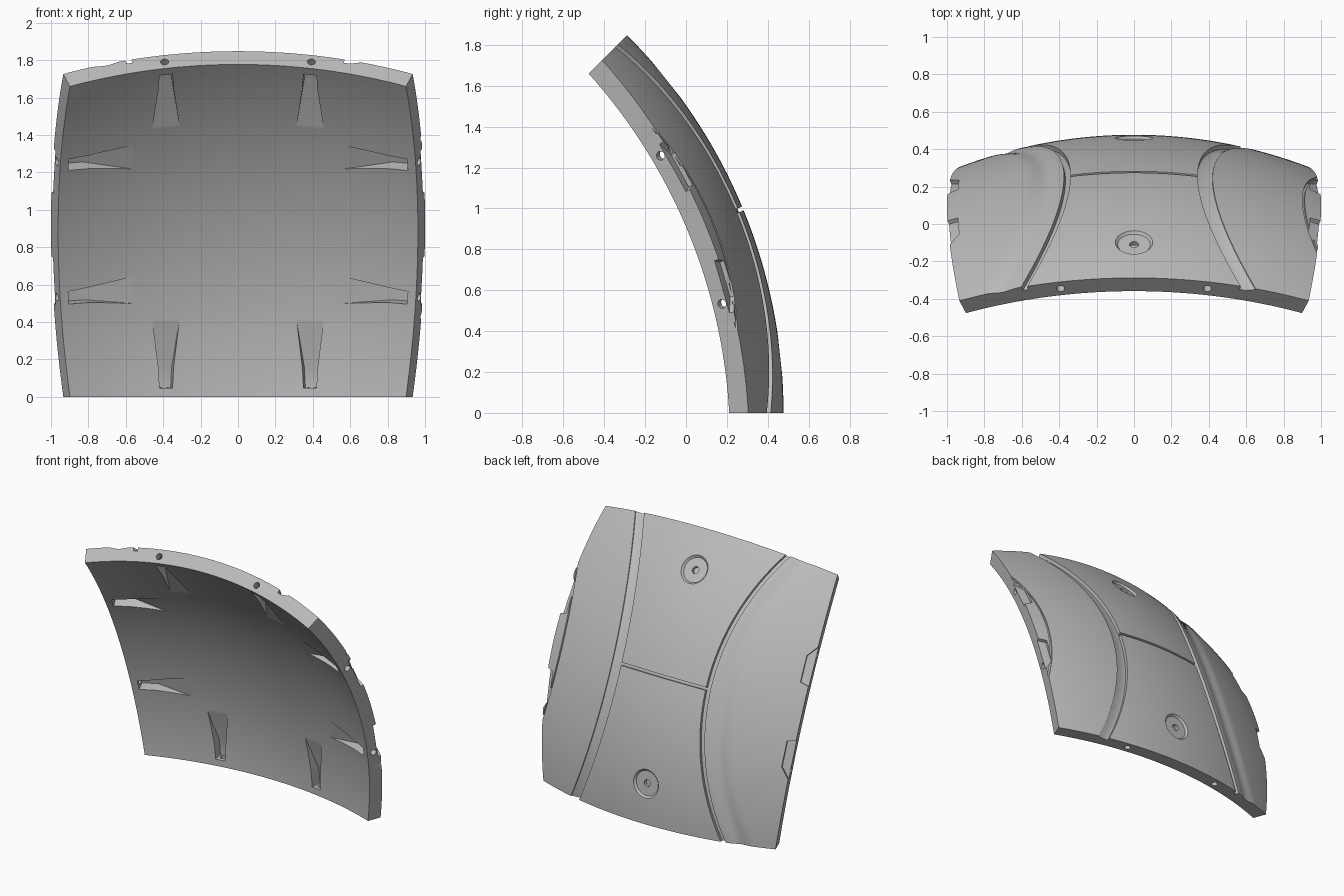
import bpy, bmesh
from math import sin, cos, tan, sqrt, pi, radians, degrees
from mathutils import Vector, Matrix

cube = bpy.data.objects.get("Cube")
if cube:
    bpy.data.objects.remove(cube, do_unlink=True)

HALF = radians(22.5)
R_OUT = 1 / sin(HALF)
R_IN = R_OUT - 0.1
ABOVE = R_OUT + 0.05
CENTRE = Vector((0, -2.136, 0))
TILT = Matrix.Rotation(HALF, 3, 'X')


def place(x, v, r, turn=0):
    """Point on the dome: sideways distance x, angle v in degrees, radius r, in quarter turns."""
    s = x / R_OUT
    c = sqrt(1 - s * s)
    p = Vector((s, c * cos(radians(v)), c * sin(radians(v)))) * r
    return TILT @ (Matrix.Rotation(turn * pi / 2, 3, 'Y') @ p) + CENTRE


def make_object(name, bm):
    bmesh.ops.recalc_face_normals(bm, faces=bm.faces)
    mesh = bpy.data.meshes.new(name)
    bm.to_mesh(mesh)
    bm.free()
    ob = bpy.data.objects.new(name, mesh)
    bpy.context.collection.objects.link(ob)
    return ob


def seam(v):
    """Sideways distance of the bowed seams."""
    return 0.34 + 0.23 * (v / 22.5) ** 2


def trough(x, v):
    """Depth of the soft hollow beside the right seam."""
    t = (-x - seam(v) - 0.05) / 0.17
    return 0.012 * sin(pi * t) ** 2 if 0 < t < 1 else 0


# Curved panel: a thick square patch of a sphere
COLS, ROWS = 96, 56
bm = bmesh.new()
outer, inner = [], []
for j in range(ROWS + 1):
    v = -22.5 + 45 * j / ROWS
    t = tan(HALF) * cos(radians(v))
    edge = R_OUT * t / sqrt(1 + t * t)
    xs = [edge * (2 * i / COLS - 1) for i in range(COLS + 1)]
    outer.append([bm.verts.new(place(x, v, R_OUT - trough(x, v))) for x in xs])
    inner.append([bm.verts.new(place(x, v, R_IN)) for x in xs])
for g in (outer, inner):
    for j in range(ROWS):
        for i in range(COLS):
            bm.faces.new((g[j][i], g[j][i + 1], g[j + 1][i + 1], g[j + 1][i]))
for a, b in ((outer[0], inner[0]), (outer[-1], inner[-1]),
             ([r[0] for r in outer], [r[0] for r in inner]),
             ([r[-1] for r in outer], [r[-1] for r in inner])):
    for i in range(len(a) - 1):
        bm.faces.new((a[i], a[i + 1], b[i + 1], b[i]))
panel = make_object("curved_panel", bm)

cutters = []


def loft(name, sections, turn=0):
    """Closed cutter through equal-length sections of (x, v, r) points."""
    bm = bmesh.new()
    rings = [[bm.verts.new(place(*p, turn)) for p in s] for s in sections]
    n = len(rings[0])
    for a, b in zip(rings, rings[1:]):
        for i in range(n):
            k = (i + 1) % n
            bm.faces.new((a[i], a[k], b[k], b[i]))
    bm.faces.new(rings[0])
    bm.faces.new(rings[-1])
    ob = make_object(name, bm)
    ob.hide_render = True
    cutters.append(ob)


# Bowed seams: narrow on the right, stepped and wider on the left
angles = [-24 + i for i in range(49)]
for side, profile in ((1, ((0, -0.025), (0.03, -0.025), (0.08, -0.006), (0.085, 0.05), (0, 0.05))),
                      (-1, ((0, -0.025), (0.03, -0.025), (0.042, 0.05), (0, 0.05)))):
    loft("seam_cutter", [[(side * (seam(v) + d), v, R_OUT + h) for d, h in profile]
                         for v in angles])

# Cross seam between the bowed seams
loft("cross_seam_cutter", [[(0.35 * i / 12, v, r) for v, r in
                            ((-0.22, ABOVE), (0.22, ABOVE), (0.22, R_OUT - 0.025), (-0.22, R_OUT - 0.025))]
                           for i in range(-12, 13)])

# Fine curved line near the left edge
loft("edge_line_cutter", [[(0.9 + 0.07 * (v / 12) ** 2 + d, v, R_OUT + h) for d, h in
                           ((0, -0.01), (0.012, -0.01), (0.012, 0.05), (0, 0.05))]
                          for v in range(-15, 16)])


def disc(radius, v, r, count=32):
    return [(radius * cos(2 * pi * i / count),
             v + degrees(radius * sin(2 * pi * i / count) / R_OUT), r) for i in range(count)]


# Round dishes with a centre hole
for v in (-16.2, 16.2):
    loft("dish_cutter", [disc(0.1, v, ABOVE), disc(0.1, v, R_OUT), disc(0.088, v, R_OUT - 0.015)])
    loft("dish_hole_cutter", [disc(0.025, v, ABOVE), disc(0.025, v, R_OUT - 0.04)])

# Fastener pockets on the inside, each with a hole through the rim
for turn in range(4):
    for x in (-0.4, 0.4):
        loft("pocket_cutter",
             [[(x - w, v, R_IN - 0.06), (x + w, v, R_IN - 0.06), (x + w, v, r), (x - w, v, r)]
              for v, w, r in ((21.4, 0.036, R_IN + 0.075), (18.9, 0.042, R_IN + 0.075),
                              (13, 0.075, R_IN - 0.002))], turn)
        loft("rim_hole_cutter",
             [[(x + 0.022 * cos(pi * i / 8), v, R_IN + 0.05 + 0.022 * sin(pi * i / 8))
               for i in range(16)] for v in (23.5, 20.8)], turn)

# Tapered notches on the outside of both side edges
for turn in (1, 3):
    for s in (-1, 1):
        outline = ((0.17, 23.8), (0.2, 21.2), (0.38, 21.2), (0.52, 23.8))
        loft("notch_cutter", [[(s * x, v, r) for x, v in outline]
                              for r in (R_OUT - 0.022, ABOVE)], turn)

# Cut everything out of the panel
bpy.ops.object.select_all(action='DESELECT')
bpy.context.view_layer.objects.active = panel
panel.select_set(True)
for ob in cutters:
    mod = panel.modifiers.new("cut", 'BOOLEAN')
    mod.operation = 'DIFFERENCE'
    mod.solver = 'EXACT'
    mod.object = ob
    bpy.ops.object.modifier_apply(modifier=mod.name)
for ob in cutters:
    bpy.data.objects.remove(ob, do_unlink=True)

# One plain grey
grey = bpy.data.materials.new("mid_grey")
grey.use_nodes = True
grey.diffuse_color = (0.5, 0.5, 0.5, 1)
grey.node_tree.nodes["Principled BSDF"].inputs["Base Color"].default_value = (0.5, 0.5, 0.5, 1)
panel.data.materials.clear()
panel.data.materials.append(grey)
for poly in panel.data.polygons:
    poly.material_index = 0
bpy.ops.object.shade_smooth_by_angle(angle=radians(25))
